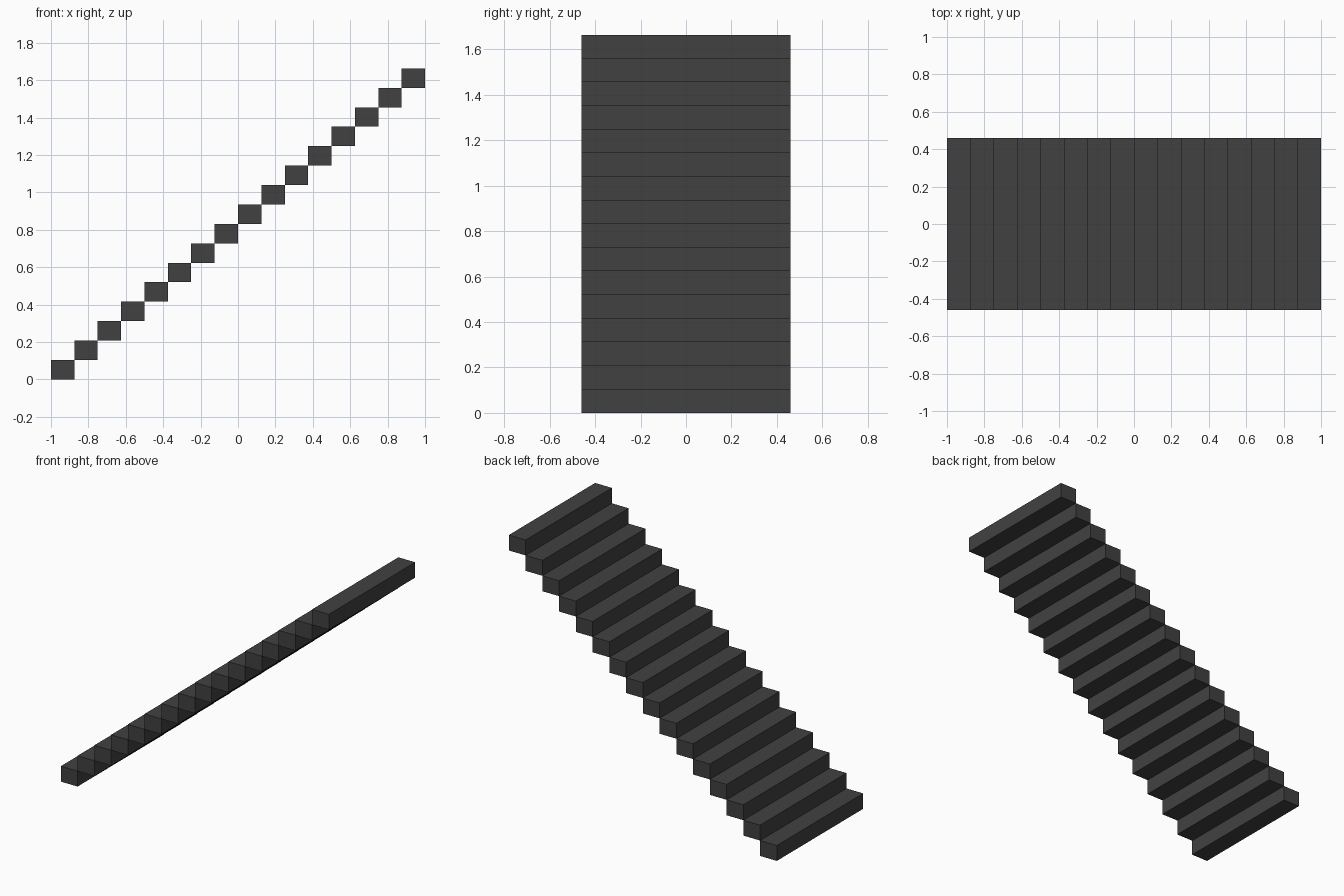
import bpy

if "Cube" in bpy.data.objects:
    bpy.data.objects.remove(bpy.data.objects["Cube"])

STEPS = 16
RUN = 2.0 / STEPS       # tread depth
RISE = 1.663 / STEPS    # step height
WIDTH = 0.92

charcoal = bpy.data.materials.new("charcoal")
charcoal.diffuse_color = (0.053, 0.053, 0.053, 1)
charcoal.use_nodes = True
charcoal.node_tree.nodes["Principled BSDF"].inputs["Base Color"].default_value = charcoal.diffuse_color

# Flight of block steps, each touching the next along one edge
for i in range(STEPS):
    bpy.ops.mesh.primitive_cube_add(
        size=1, location=(-1 + RUN * (i + 0.5), 0, RISE * (i + 0.5)))
    step = bpy.context.object
    step.name = f"step_{i + 1:02d}"
    step.scale = (RUN, WIDTH, RISE)
    step.data.materials.append(charcoal)
